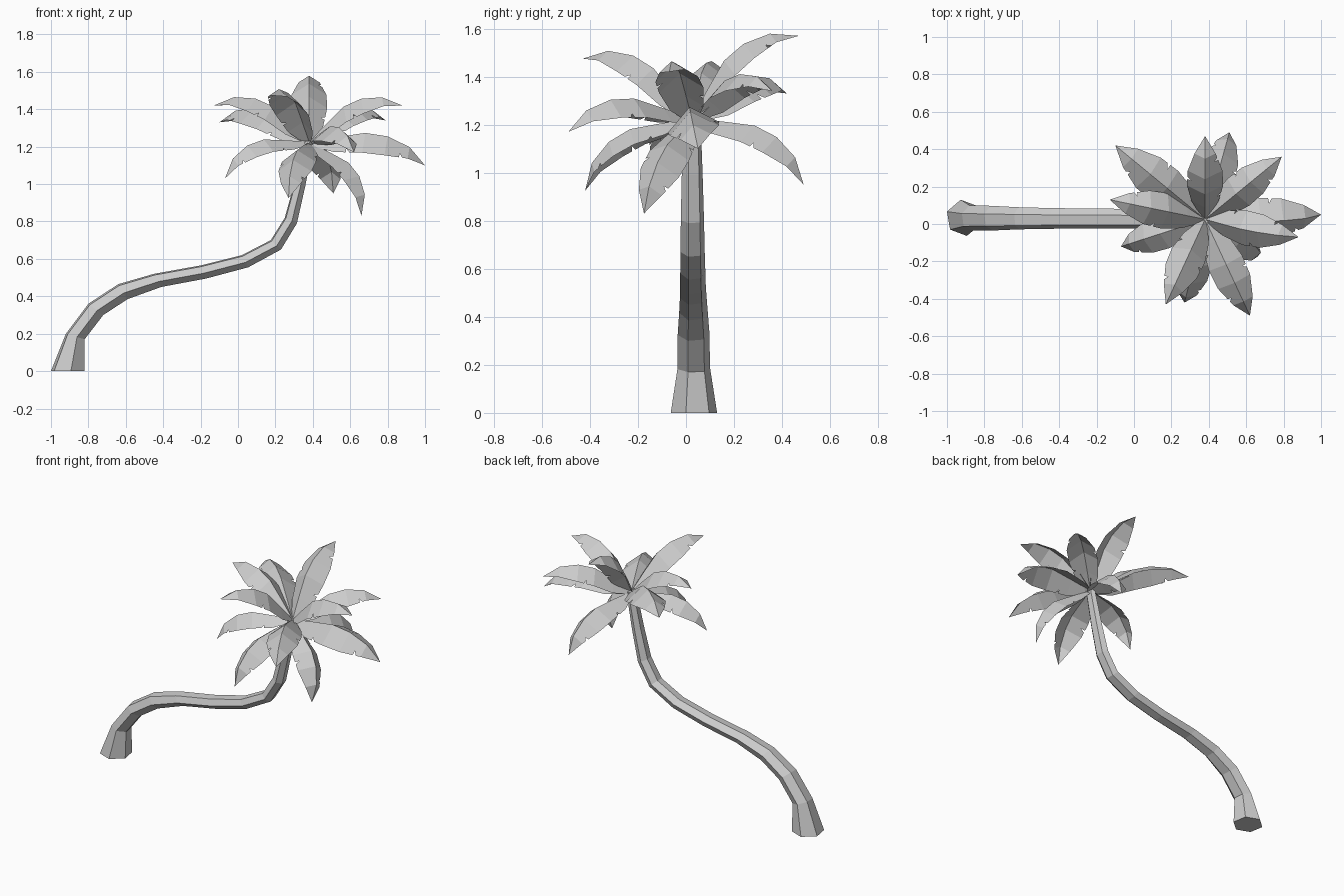
import bpy
from math import radians, sin, cos
from mathutils import Matrix, Vector

cube = bpy.data.objects.get("Cube")
if cube:
    bpy.data.objects.remove(cube)

grey = bpy.data.materials.new("light_grey")
grey.use_nodes = True
grey.diffuse_color = (0.6, 0.6, 0.6, 1)
grey.node_tree.nodes["Principled BSDF"].inputs["Base Color"].default_value = (0.6, 0.6, 0.6, 1)


def add_mesh(name, verts, faces):
    mesh = bpy.data.meshes.new(name)
    mesh.from_pydata(verts, [], faces)
    mesh.materials.append(grey)
    obj = bpy.data.objects.new(name, mesh)
    bpy.context.collection.objects.link(obj)


# Trunk: hexagonal rings, each given by upper edge, lower edge and half width
RINGS = [
    ((-1.0, 0.0), (-0.82, 0.0), 0.098),
    ((-0.92, 0.20), (-0.82, 0.17), 0.069),
    ((-0.80, 0.36), (-0.72, 0.30), 0.067),
    ((-0.64, 0.465), (-0.59, 0.385), 0.06),
    ((-0.45, 0.52), (-0.41, 0.45), 0.056),
    ((-0.20, 0.565), (-0.17, 0.495), 0.054),
    ((0.02, 0.62), (0.055, 0.555), 0.053),
    ((0.175, 0.70), (0.23, 0.65), 0.051),
    ((0.25, 0.82), (0.315, 0.79), 0.049),
    ((0.30, 1.0), (0.36, 0.99), 0.044),
    ((0.355, 1.23), (0.405, 1.23), 0.036),
]


def build_trunk():
    verts, faces = [], []
    for i, (upper, lower, width) in enumerate(RINGS):
        a, b = Vector(upper), Vector(lower)
        mid, half = (a + b) / 2, (a - b) / 2 / 0.94
        for k in range(6):
            # Section is rolled a little towards the front
            t = radians(60 * k + 10)
            p = mid + half * sin(t)
            verts.append((p.x, 0.033 - 0.0008 * i + width * cos(t), p.y))
    for i in range(len(RINGS) - 1):
        for k in range(6):
            n = (k + 1) % 6
            faces.append((i * 6 + n, i * 6 + 6 + n, i * 6 + 6 + k, i * 6 + k))
    last = len(verts) - 6
    faces.append(tuple(range(6)))
    faces.append(tuple(range(last + 5, last - 1, -1)))
    add_mesh("trunk", verts, faces)


# Frond: arched ridge with two drooping halves, along a chord of unit length
RIDGE = [(0, 0), (0.22, 0.10), (0.45, 0.195), (0.64, 0.205), (0.84, 0.145), (1, 0)]
WIDTH = [(0, 0.03), (0.22, 0.13), (0.45, 0.172), (0.64, 0.165), (0.84, 0.1), (1, 0)]
ARCH = 0.56
DROOP = 0.8
CROWN = Vector((0.38, 0.025, 1.225))


def sample(curve, u):
    for (u0, a), (u1, b) in zip(curve, curve[1:]):
        if u <= u1:
            return a + (b - a) * (u - u0) / (u1 - u0)
    return curve[-1][1]


def build_frond(name, tip, roll, notches):
    chord = Vector(tip) - CROWN
    length = chord.length
    along = chord.normalized()
    turn = Matrix.Rotation(radians(roll), 3, along)
    side = turn @ Vector((0, 0, 1)).cross(along).normalized()
    up = along.cross(side)

    def place(u, w):
        rise = ARCH * sample(RIDGE, u) - length * DROOP * abs(w)
        return CROWN + length * (along * u + side * w) + up * rise

    verts, faces = [], []
    for sign, cuts in zip((1, -1), notches):
        # Edge stations, with a narrow wedge cut at each notch
        stations = [(u, w, u) for u, w in WIDTH]
        for c in cuts:
            for u in (c - 0.015, c + 0.015):
                stations.append((u, sample(WIDTH, u), u))
            stations.append((c, sample(WIDTH, c) * 0.6, c - 0.035))
        stations.sort()
        start = len(verts)
        for u, w, edge_u in stations:
            verts += [place(u, 0), place(edge_u, sign * w)]
        for i in range(len(stations) - 1):
            a = start + 2 * i
            quad = (a, a + 2, a + 3, a + 1)
            if i == len(stations) - 2:
                quad = (a, a + 2, a + 1)
            faces.append(quad if sign > 0 else quad[::-1])
    add_mesh(name, verts, faces)


build_trunk()

# Fronds by tip position and roll, alternating the side of the notches
FRONDS = [
    ((0.38, 0.47, 1.57), 0), ((0.51, 0.49, 0.95), 0), ((0.79, 0.36, 1.34), 0),
    ((-0.10, 0.42, 1.33), 0), ((-0.13, 0.13, 1.42), 0), ((-0.07, -0.12, 1.03), 0),
    ((0.17, -0.43, 1.475), 0), ((0.27, -0.42, 0.925), 0), ((0.62, -0.49, 1.17), 0),
    ((0.88, -0.07, 1.42), 8), ((1.0, 0.05, 1.10), 12), ((0.66, -0.175, 0.83), -20),
]
for i, (tip, roll) in enumerate(FRONDS):
    cuts = ((0.33, 0.78), (0.55,))
    build_frond(f"frond_{i + 1}", tip, roll, cuts if i % 2 else cuts[::-1])
